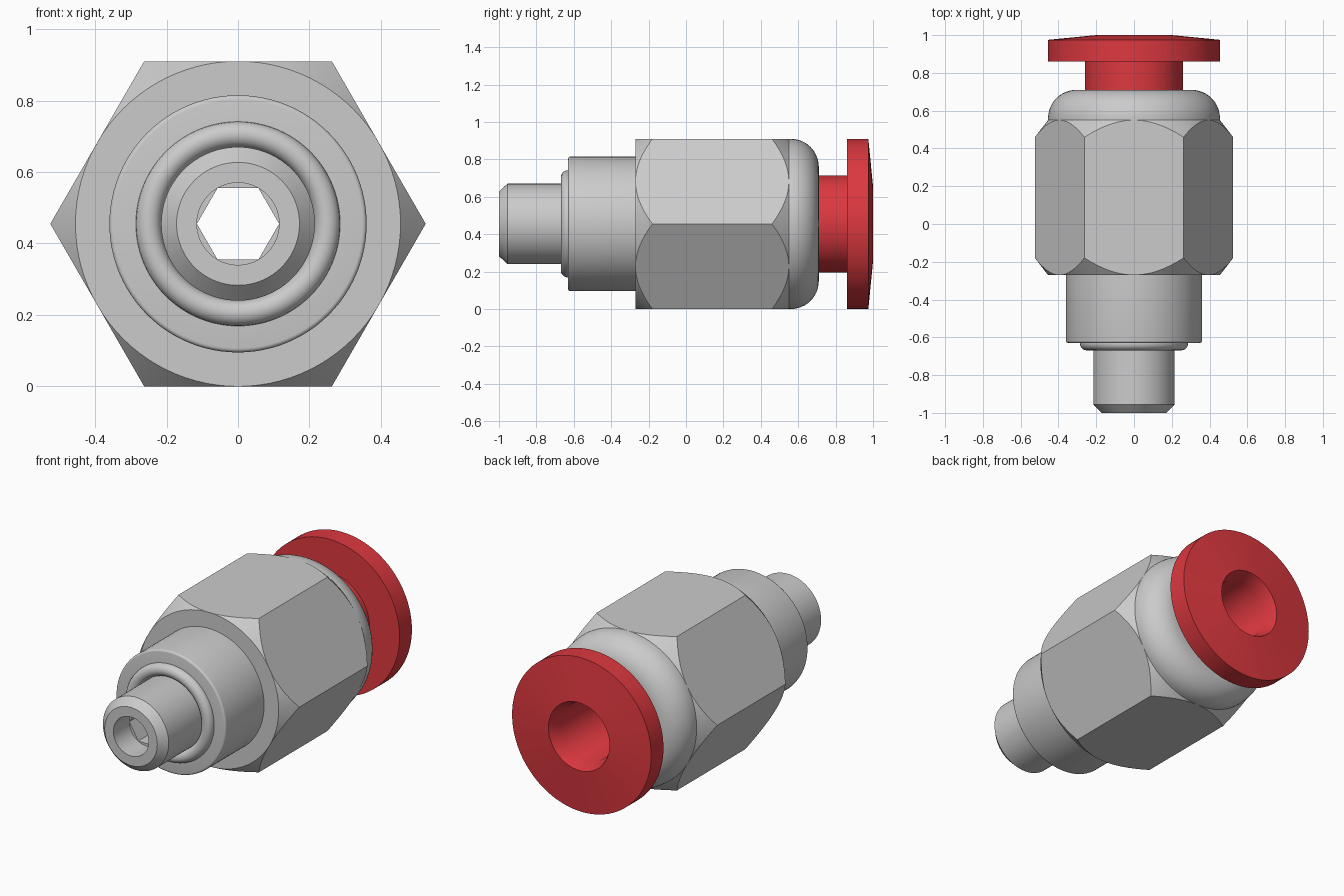
import bpy, bmesh
from math import sin, cos, pi, radians

if "Cube" in bpy.data.objects:
    bpy.data.objects.remove(bpy.data.objects["Cube"])

SEG = 96          # divisible by 6 so hexagon corners land on vertices
ZC = 0.455        # height of the fitting's axis


def hex_r(apothem, t):
    """Radius of a hexagon at angle t, with corners on the x axis."""
    return apothem / cos(t % (pi / 3) - pi / 6)


def arc(r, y, rad, a0, a1, n=8):
    """Profile points on a circle centred at (r, y)."""
    return [(r + rad * cos(radians(a0 + (a1 - a0) * i / n)),
             y + rad * sin(radians(a0 + (a1 - a0) * i / n))) for i in range(n + 1)]


def lathe(name, profile, material=None):
    """Spin a closed (radius, y) profile about y; points may be functions of angle."""
    bm = bmesh.new()
    rings = []
    for p in profile:
        ring = []
        for i in range(SEG):
            t = 2 * pi * i / SEG
            r, y = p(t) if callable(p) else p
            ring.append(bm.verts.new((r * cos(t), y, ZC + r * sin(t))))
        rings.append(ring)
    for k, a in enumerate(rings):
        b = rings[(k + 1) % len(rings)]
        for i in range(SEG):
            j = (i + 1) % SEG
            bm.faces.new((a[i], a[j], b[j], b[i]))
    bmesh.ops.remove_doubles(bm, verts=bm.verts[:], dist=1e-5)
    bmesh.ops.recalc_face_normals(bm, faces=bm.faces[:])
    mesh = bpy.data.meshes.new(name)
    bm.to_mesh(mesh)
    bm.free()
    obj = bpy.data.objects.new(name, mesh)
    bpy.context.collection.objects.link(obj)
    if material:
        mesh.materials.append(material)
    bpy.ops.object.select_all(action='DESELECT')
    obj.select_set(True)
    bpy.context.view_layer.objects.active = obj
    bpy.ops.object.shade_smooth_by_angle(angle=radians(25))
    return obj


# Body: tip, collar, chamfered hex nut, rounded shoulder and inner bore
A = 0.455                       # hex apothem
SLOPE = 0.09 / 0.07             # chamfer length per unit radius


def nut_front(t):
    r = hex_r(A, t)
    return r, -0.27 + (r - A) * SLOPE


def nut_back(t):
    r = hex_r(A, t)
    return r, 0.55 - (r - A) * SLOPE


def hex_bore(y):
    return lambda t: (hex_r(0.115 * cos(pi / 6), t), y)


body = [(0.115, -1.0), (0.172, -1.0), (0.215, -0.955), (0.215, -0.63)]
body += arc(0.348, -0.618, 0.012, -90, 0, 4)
body += [(0.36, -0.27), (A, -0.27), nut_front, nut_back, (A, 0.55)]
body += arc(0.305, 0.56, 0.15, 0, 90, 12)
body += [(0.262, 0.71), (0.262, 0.05), (0.17, 0.05), (0.17, -0.3),
         hex_bore(-0.3), hex_bore(-0.85), (0.115, -0.85)]
lathe("fitting_body", body)

# Sealing ring seated against the collar face
lathe("sealing_ring", arc(0.25, -0.633, 0.036, 0, 360, 20)[:-1])

# Red release collet: flanged sleeve with a tapered mouth
red = bpy.data.materials.new("red_plastic")
red.diffuse_color = (0.72, 0.04, 0.05, 1)
red.use_nodes = True
red.node_tree.nodes["Principled BSDF"].inputs["Base Color"].default_value = red.diffuse_color
lathe("release_collet", [
    (0.2, 1.0), (0.455, 0.975), (0.455, 0.86), (0.26, 0.86),
    (0.26, 0.06), (0.17, 0.06), (0.17, 0.92)], red)
